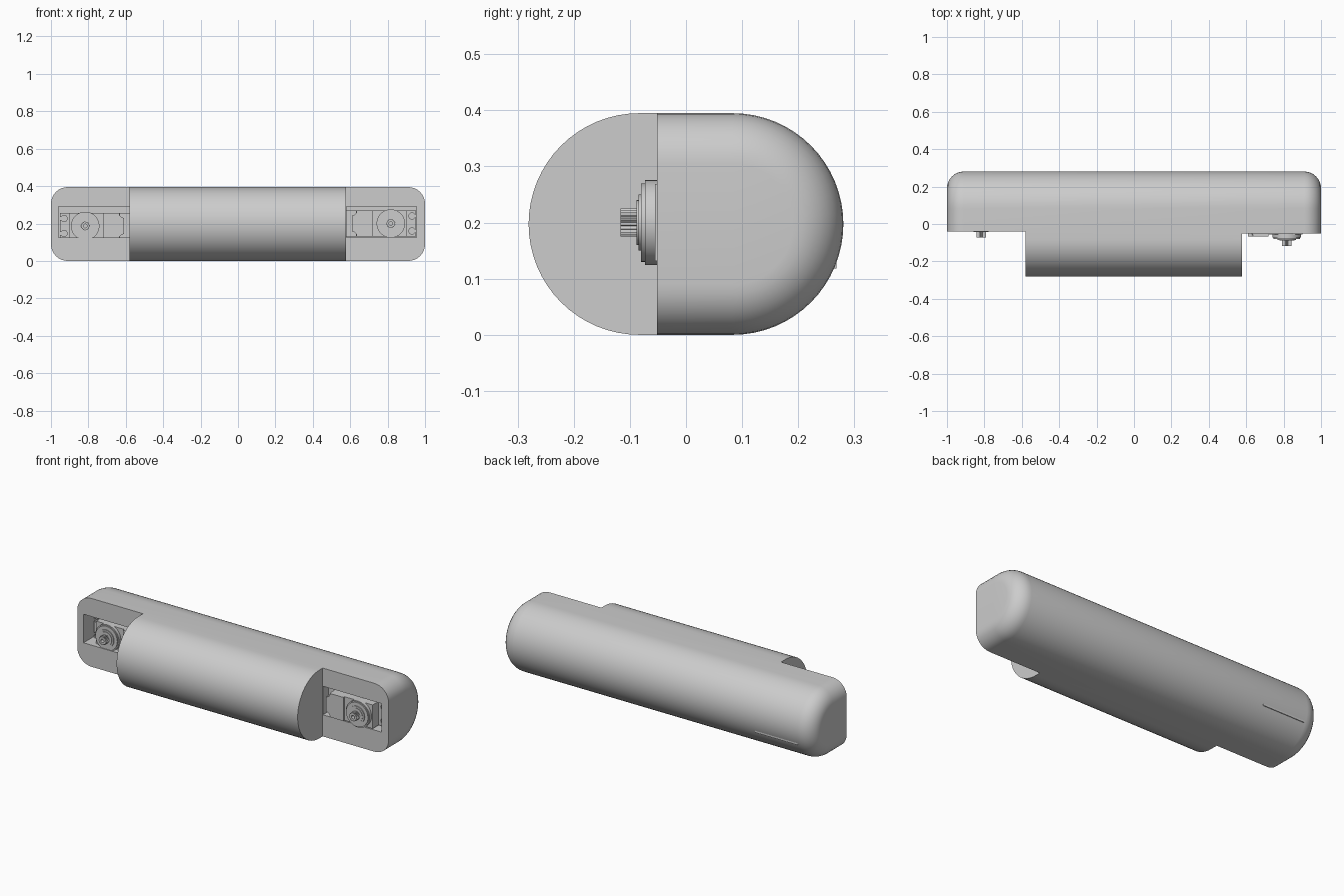
import bpy, bmesh, math
from mathutils import Matrix

cube = bpy.data.objects.get("Cube")
if cube:
    bpy.data.objects.remove(cube, do_unlink=True)

GREY = (0.604, 0.604, 0.604, 1)
grey = bpy.data.materials.new("plain grey")
grey.use_nodes = True
grey.diffuse_color = GREY
grey.node_tree.nodes["Principled BSDF"].inputs["Base Color"].default_value = GREY


def finish(bm, name):
    bmesh.ops.recalc_face_normals(bm, faces=bm.faces)
    mesh = bpy.data.meshes.new(name)
    bm.to_mesh(mesh)
    bm.free()
    mesh.materials.append(grey)
    ob = bpy.data.objects.new(name, mesh)
    bpy.context.collection.objects.link(ob)
    return ob


def box(name, x, y, z):
    """Box from three (low, high) ranges."""
    bm = bmesh.new()
    bmesh.ops.create_cube(bm, size=1)
    for v in bm.verts:
        v.co = [sum(r) / 2 + c * abs(r[1] - r[0]) for r, c in zip((x, y, z), v.co)]
    return finish(bm, name)


def disc(name, x, z, radius, y, sides=40):
    """Cylinder along y."""
    bm = bmesh.new()
    bmesh.ops.create_cone(bm, cap_ends=True, segments=sides, radius1=radius, radius2=radius,
                          depth=abs(y[1] - y[0]),
                          matrix=Matrix.Translation((x, sum(y) / 2, z)) @ Matrix.Rotation(math.pi / 2, 4, 'X'))
    return finish(bm, name)


def select(ob):
    bpy.ops.object.select_all(action='DESELECT')
    ob.select_set(True)
    bpy.context.view_layer.objects.active = ob


def cut(ob, cutters):
    select(ob)
    for c in cutters:
        mod = ob.modifiers.new("cut", 'BOOLEAN')
        mod.operation, mod.solver, mod.object = 'DIFFERENCE', 'EXACT', c
        bpy.ops.object.modifier_apply(modifier=mod.name)
        bpy.data.objects.remove(c, do_unlink=True)


def smooth(ob):
    select(ob)
    bpy.ops.object.shade_smooth_by_angle(angle=math.radians(30))


# Housing: stadium section swept along x with filleted ends
R, FLAT, FILLET, N = 0.1975, 0.083, 0.09, 32
stations = []
for i in range(9):
    a = i / 8 * math.pi / 2
    stations.append((-1 + FILLET * (1 - math.sin(a)), R - FILLET * (1 - math.cos(a))))
stations = stations[::-1] + [(-x, r) for x, r in stations]
bm = bmesh.new()
rings = []
for x, r in stations:
    ring = []
    for side in (1, -1):
        for k in range(N + 1):
            a = (k / N - 0.5) * math.pi
            ring.append(bm.verts.new((x, side * (FLAT + r * math.cos(a)), R + side * r * math.sin(a))))
    rings.append(ring)
for p, q in zip(rings, rings[1:]):
    for k in range(len(p)):
        j = (k + 1) % len(p)
        bm.faces.new((p[k], p[j], q[j], q[k]))
bm.faces.new(rings[0])
bm.faces.new(rings[-1])
housing = finish(bm, "housing")

# Front corner steps and servo pockets
cut(housing, [
    box("right_step", (-1.2, -0.58), (-0.5, -0.04), (-0.2, 0.6)),
    box("left_step", (0.578, 1.2), (-0.5, -0.052), (-0.2, 0.6)),
    box("right_pocket", (-0.96, -0.581), (-0.1, 0.09), (0.125, 0.29)),
    box("left_pocket", (0.579, 0.955), (-0.1, 0.045), (0.125, 0.29)),
])
smooth(housing)


def servo(side, s, z, dy):
    """Servo motor with its output shaft facing the front."""
    def xs(a, b):
        return tuple(sorted((s * a, s * b)))

    def ys(a, b):
        return (a + dy, b + dy)

    cx = s * 0.817
    half = 0.0685
    # Case and gear cover
    box(side + "_servo_case", xs(0.63, 0.90), ys(-0.055, 0.224), (z - half, z + half))
    cover = box(side + "_servo_gear_cover", xs(0.61, 0.72), ys(-0.066, -0.03), (z - half, z + half))
    cut(cover, [disc("corner", s * 0.61, z + d, 0.025, ys(-0.1, 0)) for d in (-half, half)])
    # Mounting ears with open screw slots
    ears = box(side + "_servo_ears", xs(0.575, 0.953), ys(0.0, 0.025), (z - half, z + half))
    slots = []
    for d in (-0.04, 0.04):
        slots.append(disc("hole", s * 0.93, z + d, 0.017, ys(-0.05, 0.08), 24))
        slots.append(box("slot", xs(0.93, 1.0), ys(-0.05, 0.08), (z + d - 0.008, z + d + 0.008)))
    cut(ears, slots)
    # Stepped bearing boss
    for label, r, front in (("base", 0.076, -0.073), ("shoulder", 0.07, -0.08),
                            ("collar", 0.05, -0.085), ("bearing", 0.04, -0.088)):
        smooth(disc(side + "_servo_" + label, cx, z, r, ys(front, 0)))
    # Splined output shaft with a screw hole
    bm = bmesh.new()
    teeth = 20
    ring = []
    for k in range(teeth * 2):
        a = k * math.pi / teeth
        r = 0.025 if k % 2 else 0.021
        ring.append(bm.verts.new((cx + r * math.cos(a), -0.117 + dy, z + r * math.sin(a))))
    face = bm.faces.new(ring)
    ext = bmesh.ops.extrude_face_region(bm, geom=[face], use_keep_orig=True)["geom"]
    bmesh.ops.translate(bm, vec=(0, 0.05, 0), verts=[v for v in ext if isinstance(v, bmesh.types.BMVert)])
    shaft = finish(bm, side + "_servo_shaft")
    cut(shaft, [disc("screw_hole", cx, z, 0.01, ys(-0.13, -0.09), 24)])


servo("left", 1, 0.2, 0)
servo("right", -1, 0.187, 0.044)
